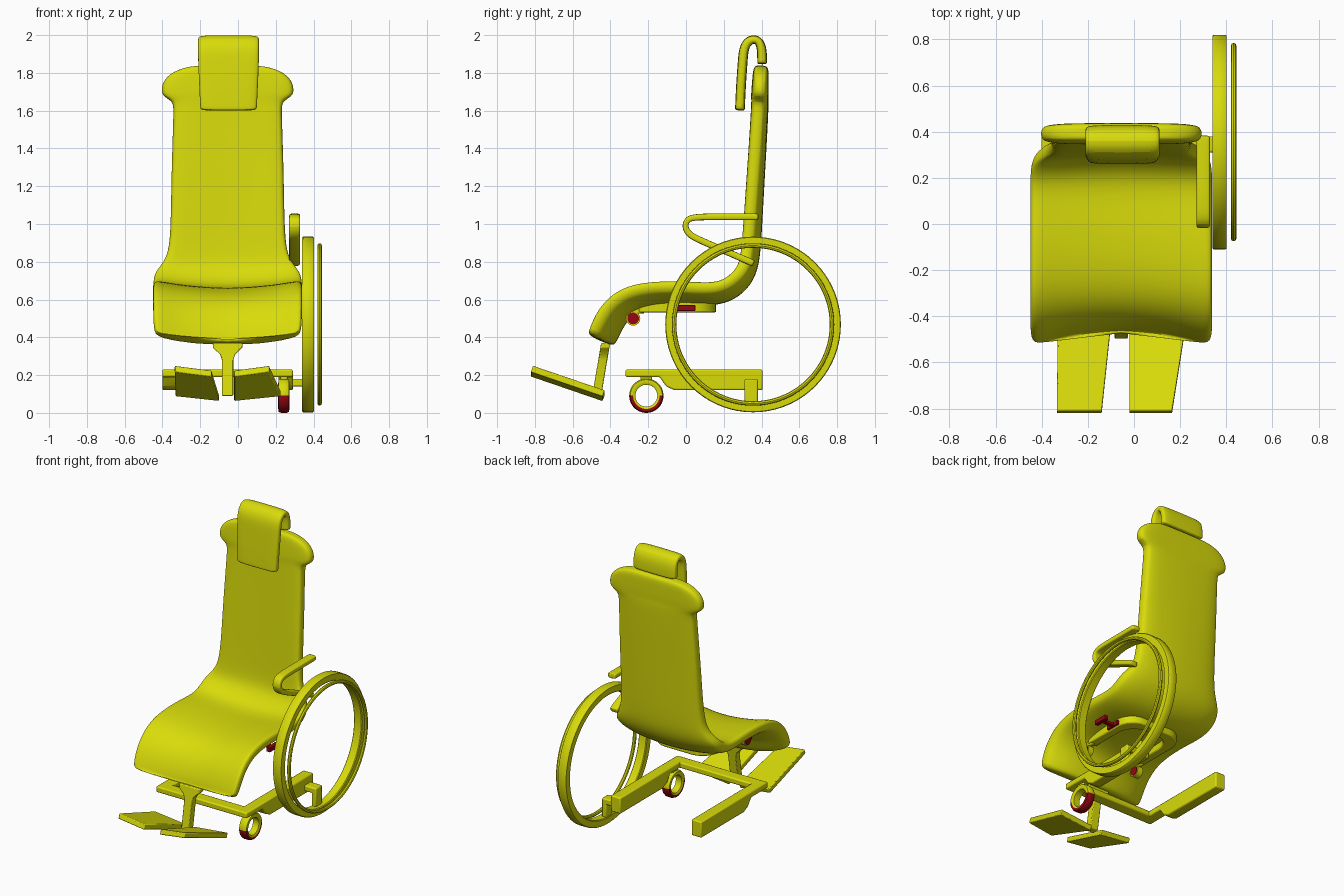
import bpy, bmesh, math
from mathutils import Vector

cube = bpy.data.objects.get("Cube")
if cube:
    bpy.data.objects.remove(cube, do_unlink=True)

MID = -0.055  # centre line of the seat


def material(name, colour):
    m = bpy.data.materials.new(name)
    m.use_nodes = True
    m.diffuse_color = colour
    m.node_tree.nodes["Principled BSDF"].inputs["Base Color"].default_value = colour
    return m


yellow = material("yellow", (0.69, 0.71, 0.003, 1))
red = material("dark red", (0.3, 0.002, 0.006, 1))


def finish(name, bm, mats=(yellow,), bevel=0, subsurf=0):
    bmesh.ops.recalc_face_normals(bm, faces=bm.faces)
    mesh = bpy.data.meshes.new(name)
    bm.to_mesh(mesh)
    bm.free()
    ob = bpy.data.objects.new(name, mesh)
    bpy.context.collection.objects.link(ob)
    for m in mats:
        mesh.materials.append(m)
    if bevel:
        b = ob.modifiers.new("bevel", "BEVEL")
        b.width, b.segments = bevel, 2
    if subsurf:
        s = ob.modifiers.new("subsurf", "SUBSURF")
        s.levels = s.render_levels = subsurf
    bpy.ops.object.select_all(action="DESELECT")
    ob.select_set(True)
    bpy.context.view_layer.objects.active = ob
    bpy.ops.object.shade_smooth_by_angle(angle=math.radians(40))
    return ob


def skin(bm, rings, closed=False):
    n = len(rings[0])
    pairs = list(zip(rings, rings[1:]))
    if closed:
        pairs.append((rings[-1], rings[0]))
    for a, b in pairs:
        for i in range(n):
            bm.faces.new((a[i], a[(i + 1) % n], b[(i + 1) % n], b[i]))
    if not closed:
        bm.faces.new(rings[0])
        bm.faces.new(rings[-1])


def pad(name, cx, stations, subsurf=2, sides=20):
    """Sweep a rounded slab along y, z stations: (y, z, half width, half thickness, dish)."""
    bm = bmesh.new()
    rings = []
    for i, (y, z, w, t, dish) in enumerate(stations):
        p, q = stations[max(i - 1, 0)], stations[min(i + 1, len(stations) - 1)]
        d = Vector((q[0] - p[0], q[1] - p[1])).normalized()
        ring = []
        for k in range(sides):
            a = math.tau * k / sides
            c, s = math.cos(a), math.sin(a)
            u = math.copysign(abs(c) ** 0.45, c)
            v = math.copysign(abs(s) ** 0.45, s) * t + dish * (u * u - 1)
            ring.append(bm.verts.new((cx + u * w, y - d.y * v, z + d.x * v)))
        rings.append(ring)
    skin(bm, rings)
    return finish(name, bm, subsurf=subsurf)


def prism(name, points, a, b, place, mats=(yellow,), bevel=0.008):
    """Extrude a 2D outline from a to b; place maps (u, v, depth) to a position."""
    bm = bmesh.new()
    skin(bm, [[bm.verts.new(place(u, v, d)) for u, v in points] for d in (a, b)])
    return finish(name, bm, mats, bevel)


def side_on(u, v, d):
    return (d, u, v)


def flat_on(u, v, d):
    return (u, v, d)


def box(name, xs, ys, zs, mats=(yellow,), bevel=0.008):
    outline = [(ys[0], zs[0]), (ys[1], zs[0]), (ys[1], zs[1]), (ys[0], zs[1])]
    return prism(name, outline, *xs, side_on, mats, bevel)


def hoop(name, cy, cz, profile, segments=72, mats=(yellow,), rule=None):
    """Turn a closed (radius, x) profile around an axle along x."""
    bm = bmesh.new()
    rings = []
    for k in range(segments):
        a = math.tau * k / segments
        rings.append([bm.verts.new((x, cy + r * math.cos(a), cz + r * math.sin(a)))
                      for r, x in profile])
    skin(bm, rings, closed=True)
    if rule:
        for f in bm.faces:
            f.material_index = int(rule(f.calc_center_median()))
    return finish(name, bm, mats)


# One-piece seat and backrest
pad("seat_and_backrest", MID, [
    (-0.505, 0.405, 0.37, 0.035, 0.1), (-0.495, 0.425, 0.393, 0.05, 0.1),
    (-0.45, 0.53, 0.397, 0.052, 0.1), (-0.378, 0.61, 0.397, 0.052, 0.095),
    (-0.28, 0.657, 0.397, 0.05, 0.085), (-0.15, 0.672, 0.397, 0.048, 0.07),
    (0, 0.67, 0.397, 0.048, 0.06), (0.13, 0.66, 0.397, 0.048, 0.055),
    (0.215, 0.68, 0.397, 0.048, 0.055), (0.28, 0.735, 0.39, 0.048, 0.045),
    (0.308, 0.785, 0.35, 0.046, 0.035), (0.322, 0.85, 0.313, 0.046, 0.03),
    (0.336, 1.0, 0.303, 0.046, 0.025),
    (0.351, 1.2, 0.3, 0.046, 0.02), (0.367, 1.4, 0.295, 0.046, 0.015),
    (0.382, 1.6, 0.288, 0.046, 0.01), (0.387, 1.65, 0.29, 0.046, 0.005),
    (0.39, 1.675, 0.345, 0.046, 0), (0.392, 1.71, 0.354, 0.046, 0),
    (0.394, 1.76, 0.342, 0.044, 0), (0.396, 1.8, 0.3, 0.042, 0),
    (0.397, 1.825, 0.24, 0.038, 0), (0.398, 1.84, 0.17, 0.025, 0)])

# Headrest hooked over the top of the backrest
hook = [(0.285, 1.6), (0.286, 1.612), (0.29, 1.72), (0.3, 1.86), (0.305, 1.925), (0.325, 1.966),
        (0.36, 1.981), (0.39, 1.966), (0.403, 1.92), (0.403, 1.86), (0.403, 1.845)]
pad("headrest", -0.05, [(y, z, 0.15 + 0.012 * min(1, (z - 1.6) * 4), 0.026, 0) for y, z in hook])

# Armrest loop
loop = [(0.385, 1.038), (0.37, 1.038), (0.2, 1.038), (0.05, 1.038), (0.005, 1.026),
        (-0.008, 0.985), (0.015, 0.945), (0.06, 0.92), (0.2, 0.86), (0.345, 0.797), (0.36, 0.79)]
pad("armrest", 0.3, [(y, z, 0.03, 0.018, 0) for y, z in loop], sides=12)

# Large wheel and its hand rim
hoop("drive_wheel", 0.355, 0.468, [
    (0.42, 0.34), (0.461, 0.34), (0.465, 0.345), (0.465, 0.397), (0.461, 0.402),
    (0.42, 0.402), (0.415, 0.397), (0.415, 0.345)])
hoop("hand_rim", 0.355, 0.468, [
    (0.418 + 0.012 * math.cos(k * math.tau / 8), 0.432 + 0.012 * math.sin(k * math.tau / 8))
    for k in range(8)])

# Base frame: two rails, a front crossbar and the wheel bracket
rail = [(-0.32, 0.19), (-0.14, 0.19), (-0.105, 0.14), (-0.06, 0.12),
        (0.405, 0.12), (0.405, 0.23), (-0.32, 0.23)]
for name, x in (("right_rail", -0.4), ("left_rail", 0.215)):
    prism(name, rail, x, x + 0.075, side_on)
box("front_crossbar", (-0.34, 0.23), (-0.32, -0.24), (0.19, 0.23))
box("bracket_arm", (0.27, 0.36), (0.31, 0.38), (0.14, 0.18))
box("bracket_plate", (0.34, 0.375), (0.31, 0.38), (0.05, 0.18))

# Castor with a red lower tread
CY, CZ = -0.21, 0.091
hoop("castor", CY, CZ, [
    (0.058, 0.22), (0.058, 0.265), (0.07, 0.272), (0.085, 0.27),
    (0.091, 0.258), (0.091, 0.228), (0.085, 0.215), (0.07, 0.213)],
    segments=40, mats=(yellow, red),
    rule=lambda c: c.z < CZ and math.hypot(c.y - CY, c.z - CZ) > 0.07)
box("castor_stem", (0.225, 0.262), (CY - 0.03, CY + 0.03), (0.172, 0.2))


# Rounded support frame under the seat
def arch(half_width, rear):
    front, corner = -0.25, 0.12
    arc = [(half_width - corner + corner * math.cos(a), rear - corner + corner * math.sin(a))
           for a in (k * math.pi / 12 for k in range(7))]
    right = [(half_width, front)] + arc
    return [(MID + x, y) for x, y in right] + [(MID - x, y) for x, y in reversed(right)]


prism("support_frame", arch(0.22, 0.16) + arch(0.16, 0.1)[::-1], 0.532, 0.597, flat_on)

# Release lever on the left of the support frame
for name, x in (("lever_inner_bar", 0.15), ("lever_handle", 0.25)):
    box(name, (x, x + 0.028), (-0.05, 0.05), (0.54, 0.57), (red,), 0.003)
box("lever_arm", (0.16, 0.26), (-0.012, 0.012), (0.545, 0.565), (red,), 0.003)


# Side knobs with red faces
def disc(radius):
    return [(-0.28 + radius * math.cos(k * math.tau / 24), 0.5 + radius * math.sin(k * math.tau / 24))
            for k in range(24)]


for side, x in (("right", MID - 0.2), ("left", MID + 0.2)):
    prism(side + "_knob", disc(0.038), x - 0.02, x + 0.02, side_on, bevel=0)
    prism(side + "_knob_face", disc(0.031), x - 0.024, x + 0.024, side_on, (red,), 0)
    box(side + "_knob_mount", (x - 0.014, x + 0.014), (-0.29, -0.22), (0.525, 0.59))

# Footrest post, flared where it meets the seat
half = [(0.03, 0.09), (0.03, 0.28), (0.04, 0.31), (0.078, 0.345), (0.078, 0.37)]
outline = [(MID + x, z) for x, z in half] + [(MID - x, z) for x, z in reversed(half)]
prism("footrest_post", outline, -0.024, 0.024,
      lambda u, v, d: (u, d - 0.45 + (v - 0.225) * 0.17, v), bevel=0.005)

# Tilted foot plates
plates = {
    "right_foot_plate": [(-0.335, -0.81, 0.25), (-0.14, -0.81, 0.225),
                         (-0.1, -0.43, 0.095), (-0.33, -0.43, 0.12)],
    "left_foot_plate": [(-0.02, -0.81, 0.225), (0.165, -0.81, 0.25),
                        (0.225, -0.43, 0.12), (-0.02, -0.43, 0.095)]}
for name, corners in plates.items():
    bm = bmesh.new()
    skin(bm, [[bm.verts.new((x, y - d * 0.35, z - d)) for x, y, z in corners]
              for d in (0, 0.033)])
    finish(name, bm, bevel=0.005)
